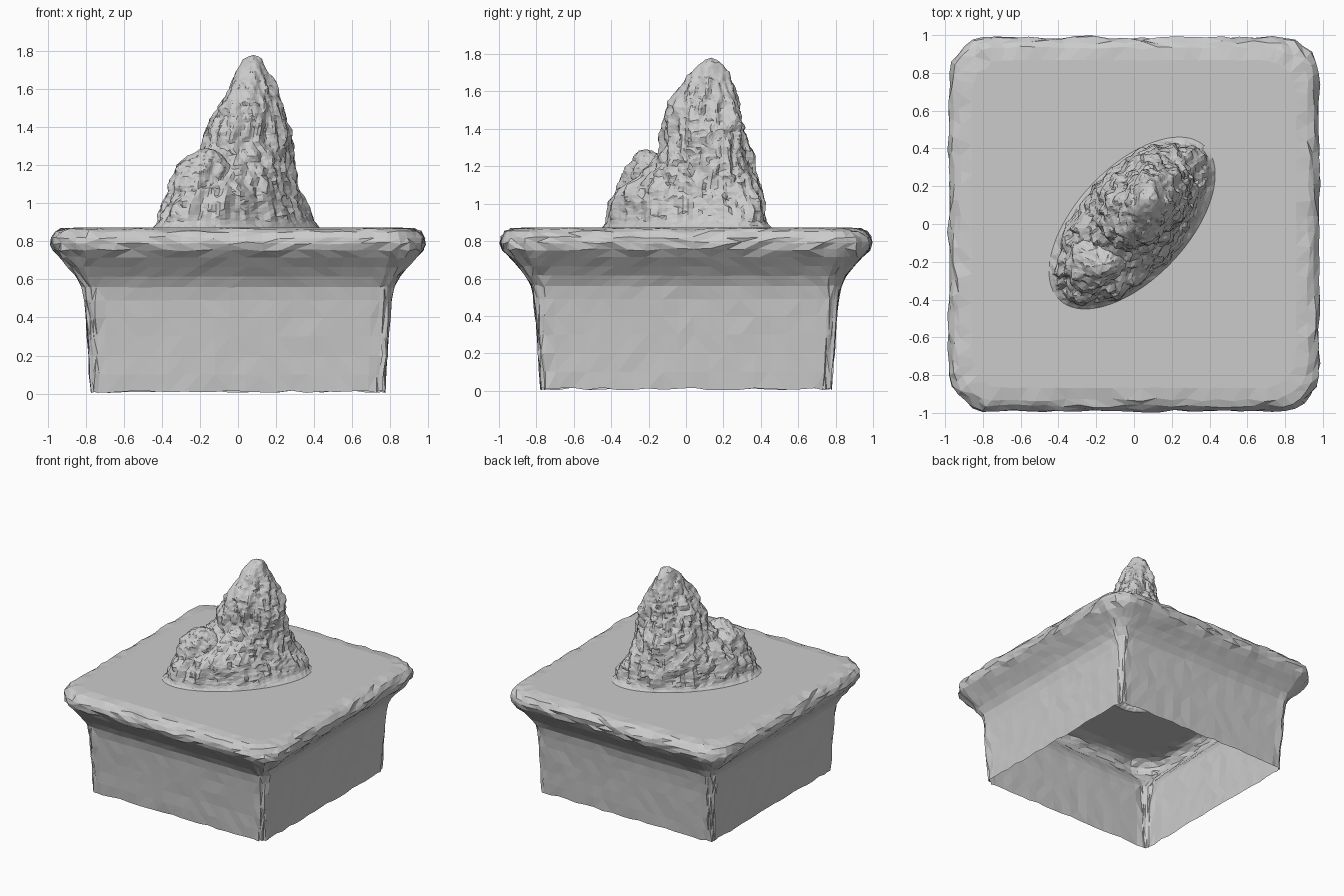
import bpy, bmesh, math, random
from mathutils import Vector, noise

if "Cube" in bpy.data.objects:
    bpy.data.objects.remove(bpy.data.objects["Cube"])

random.seed(4)
N = 96           # points round every ring
Q = N // 4       # points per side
ARC = 6          # steps round each corner


def rounded_square(h, r, z):
    """Ring of N points on a square of half width h with corner radius r."""
    pts = []
    for k in range(4):
        turn = k * math.pi / 2
        side = []
        for i in range(Q):
            if i < ARC:
                a = (i + 0.5) / ARC * math.pi / 2
                side.append((h - r + r * math.cos(a), h - r + r * math.sin(a)))
            else:
                f = (i - ARC + 0.5) / (Q - ARC)
                side.append(((h - r) * (1 - 2 * f), h))
        c, s = math.cos(turn), math.sin(turn)
        pts += [Vector((x * c - y * s, x * s + y * c, z)) for x, y in side]
    return pts


def skewed_oval(z, x0, x1, y0, y1, skew):
    """Diagonal oval that touches the box x0..x1, y0..y1."""
    pts = []
    for i in range(N):
        t = math.pi / 4 + (i + 0.5 - ARC / 2) / N * math.tau
        pts.append(Vector(((x0 + x1) / 2 + (x1 - x0) / 2 * math.cos(t - skew / 2),
                           (y0 + y1) / 2 + (y1 - y0) / 2 * math.sin(t + skew / 2), z)))
    return pts


def loft(name, rings, cap=False):
    """Skin a stack of rings as triangles, optionally closing the last one."""
    bm = bmesh.new()
    vs = [[bm.verts.new(p) for p in ring] for ring in rings]
    for a, b in zip(vs, vs[1:]):
        for i in range(N):
            j = (i + 1) % N
            bm.faces.new((a[i], a[j], b[j], b[i]))
    if cap:
        mid = sum((v.co for v in vs[-1]), Vector()) / N + Vector((0, 0, 0.012))
        top = bm.verts.new(mid)
        for i in range(N):
            bm.faces.new((vs[-1][i], vs[-1][(i + 1) % N], top))
    bmesh.ops.triangulate(bm, faces=bm.faces[:])
    me = bpy.data.meshes.new(name)
    bm.to_mesh(me)
    bm.free()
    ob = bpy.data.objects.new(name, me)
    bpy.context.collection.objects.link(ob)
    return ob


def rock(name, keys, steps, rough, fixed_base):
    """Craggy mound lofted through key ovals, with fluted and gritty noise."""
    rings = []
    z0, z1 = keys[0][0], keys[-1][0]
    for s in range(steps + 1):
        z = z0 + (z1 - z0) * s / steps
        a, b = next((p, q) for p, q in zip(keys, keys[1:]) if z <= q[0] + 1e-6)
        f = (z - a[0]) / (b[0] - a[0])
        key = [u + (v - u) * f for u, v in zip(a, b)]
        ring = skewed_oval(*key)
        mid = Vector(((key[1] + key[2]) / 2, (key[3] + key[4]) / 2, z))
        size = (key[2] - key[1]) / 2
        amp = rough * min(1, size / 0.15)
        if fixed_base:
            amp *= min(1, s / 4)
        for p in ring:
            out = (p - mid).normalized()
            d = (noise.noise(Vector((p.x * 8, p.y * 8, z * 4))) * 0.9
                 + noise.noise(Vector((p.x * 22, p.y * 22, z * 8 + 5))) * 0.8
                 + noise.noise(Vector((p.x * 30, p.y * 30, z * 30 + 9))) * 0.4)
            p += out * d * amp
            if s and amp:
                p.z += noise.noise(p * 35) * 0.012
        rings.append(ring)
    return loft(name, rings, cap=True)


# Rock footprint, shared with the opening in the pedestal top
BASE = (0.872, -0.45, 0.43, -0.45, 0.46, 0.6)

# Pedestal: hollow, open below; half width, corner radius, height
profile = [(0.772, 0.05, 0.01), (0.778, 0.05, 0.1), (0.783, 0.05, 0.2),
           (0.79, 0.05, 0.3), (0.797, 0.06, 0.4), (0.806, 0.07, 0.49),
           (0.82, 0.08, 0.56), (0.85, 0.1, 0.615), (0.89, 0.13, 0.665),
           (0.935, 0.16, 0.715), (0.968, 0.19, 0.755), (0.98, 0.21, 0.79),
           (0.976, 0.21, 0.82), (0.955, 0.2, 0.85), (0.925, 0.2, 0.864),
           (0.86, 0.18, 0.872)]
rings = []
for k, (h, r, z) in enumerate(profile):
    ring = rounded_square(h, r, z)
    for i, p in enumerate(ring):
        corner = i % Q < ARC
        wear = 0.011 if 0.74 < z < 0.866 or corner else 0.003
        p += Vector((p.x, p.y, 0)).normalized() * random.uniform(-wear, wear)
        if z < 0.87:
            p.z += random.uniform(-1, 1) * (0.007 if k == 0 else wear * 0.6)
        p.y *= 1.008
    rings.append(ring)
hole = skewed_oval(*BASE)
rings += [[p.lerp(q, f) for p, q in zip(rings[-1], hole)] for f in (0.33, 0.67)]
rings.append(hole)
loft("pedestal", rings)

# Main rock peak
rock("rock_peak", [
    BASE,
    (0.90, -0.42, 0.40, -0.425, 0.435, 0.6),
    (1.00, -0.39, 0.36, -0.41, 0.43, 0.6),
    (1.08, -0.35, 0.32, -0.37, 0.40, 0.55),
    (1.20, -0.25, 0.29, -0.20, 0.36, 0.4),
    (1.30, -0.20, 0.28, -0.13, 0.33, 0.3),
    (1.40, -0.16, 0.27, -0.12, 0.31, 0.25),
    (1.50, -0.10, 0.24, -0.10, 0.285, 0.2),
    (1.60, -0.05, 0.20, -0.05, 0.26, 0.2),
    (1.70, 0.00, 0.14, 0.01, 0.23, 0.1),
    (1.75, 0.02, 0.13, 0.07, 0.205, 0.1),
    (1.77, 0.05, 0.11, 0.10, 0.17, 0.0)], 52, 0.036, True)

# Lower shoulder of the rock on the front left
rock("rock_shoulder", [
    (1.00, -0.37, 0.02, -0.38, 0.05, 0.3),
    (1.10, -0.355, 0.0, -0.37, 0.02, 0.3),
    (1.20, -0.32, -0.04, -0.32, -0.06, 0.2),
    (1.25, -0.25, -0.08, -0.28, -0.12, 0.1),
    (1.28, -0.20, -0.12, -0.25, -0.18, 0.0)], 18, 0.03, False)
